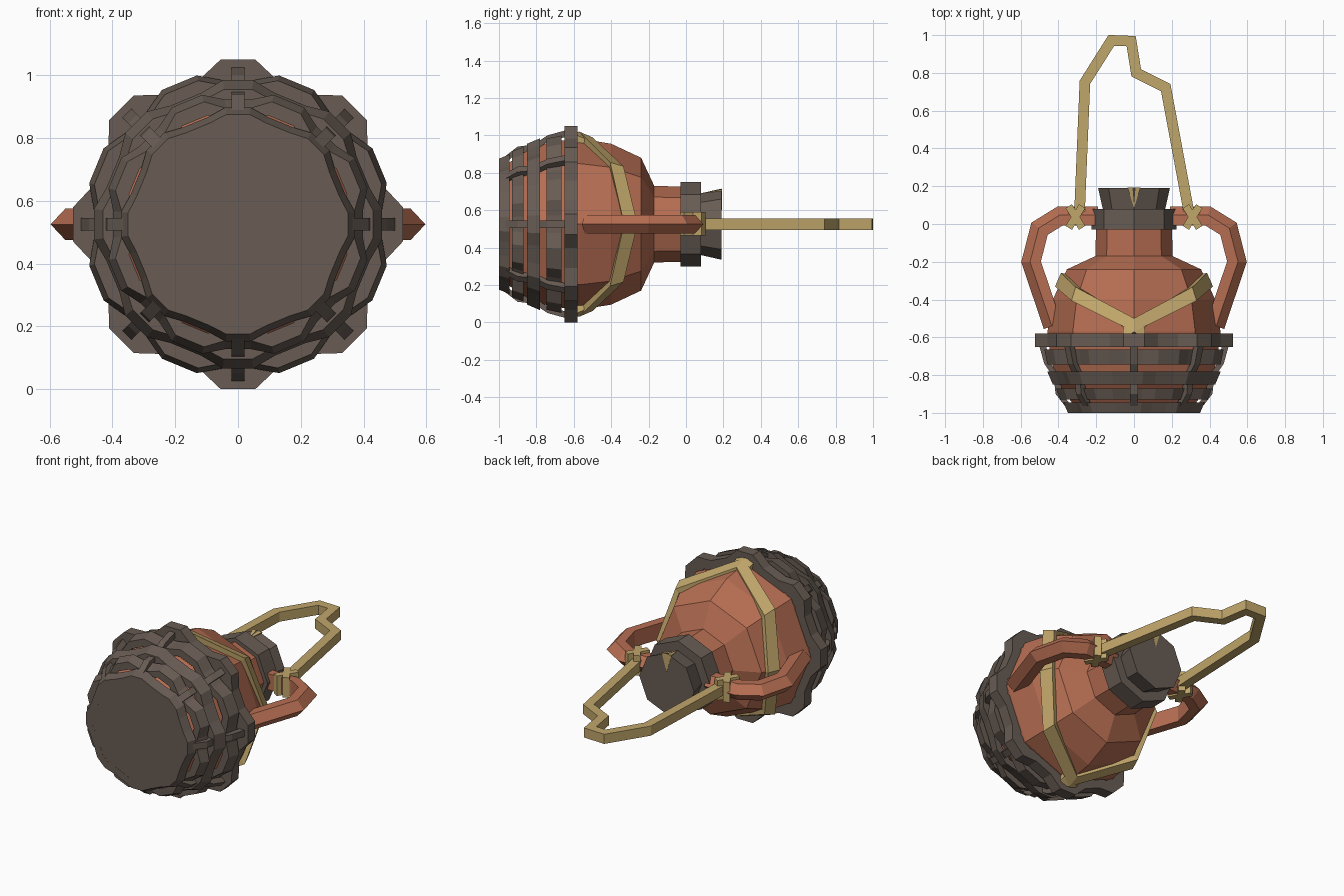
import bpy, bmesh
from math import cos, sin, radians, pi
from mathutils import Vector, Matrix

if "Cube" in bpy.data.objects:
    bpy.data.objects.remove(bpy.data.objects["Cube"])

C = 0.525  # height of the jar's axis, which lies along y


def material(name, rgb):
    m = bpy.data.materials.new(name)
    m.diffuse_color = (*rgb, 1)
    m.use_nodes = True
    m.node_tree.nodes["Principled BSDF"].inputs["Base Color"].default_value = m.diffuse_color
    return m


CLAY = material("terracotta", (0.47, 0.155, 0.085))
WOOD = material("dark_wicker", (0.138, 0.107, 0.088))
ROPE = material("straw_rope", (0.53, 0.38, 0.145))


def polar(r, deg, y):
    a = radians(deg)
    return Vector((r * cos(a), y, C + r * sin(a)))


def finish(bm, name, mat):
    bmesh.ops.recalc_face_normals(bm, faces=bm.faces)
    me = bpy.data.meshes.new(name)
    bm.to_mesh(me)
    bm.free()
    me.materials.append(mat)
    ob = bpy.data.objects.new(name, me)
    bpy.context.collection.objects.link(ob)
    return ob


def loft(name, rings, mat, closed=False):
    """Skin a list of equal-length vertex rings, capped unless closed."""
    bm = bmesh.new()
    vs = [[bm.verts.new(p) for p in ring] for ring in rings]
    n = len(vs[0])
    pairs = list(zip(vs, vs[1:]))
    if closed:
        pairs.append((vs[-1], vs[0]))
    else:
        bm.faces.new(vs[0])
        bm.faces.new(vs[-1])
    for a, b in pairs:
        for i in range(n):
            j = (i + 1) % n
            bm.faces.new((a[i], a[j], b[j], b[i]))
    return finish(bm, name, mat)


def lathe(name, profile, mat, sides=8):
    return loft(name, [[polar(r, 360 * i / sides, y) for i in range(sides)]
                       for y, r in profile], mat)


def sweep(name, path, section, mat):
    """Mitred sweep along an (x, y) path at axis height; section is (side, z)."""
    pts = [Vector(p) for p in path]
    rings = []
    for i, p in enumerate(pts):
        d0 = (p - pts[i - 1]).normalized() if i else None
        d1 = (pts[i + 1] - p).normalized() if i < len(pts) - 1 else None
        d0, d1 = d0 or d1, d1 or d0
        t = (d0 + d1).normalized()
        nrm = Vector((-t.y, t.x)) / max(t.dot(d0), 0.6)
        rings.append([(p.x + nrm.x * u, p.y + nrm.y * u, C + v) for u, v in section])
    return loft(name, rings, mat)


# clay jar body and neck
lathe("jar_body", [(-0.97, 0.31), (-0.85, 0.40), (-0.72, 0.44), (-0.57, 0.458),
                   (-0.40, 0.43), (-0.24, 0.355), (-0.17, 0.205), (0.0, 0.2)], CLAY)

# lid collar and flared stopper
lathe("lid_collar", [(-0.03, 0.226), (0.08, 0.226)], WOOD)
lathe("stopper", [(0.07, 0.163), (0.19, 0.19)], WOOD)

# straw wedge in the stopper
bm = bmesh.new()
w = [bm.verts.new(p) for p in ((-0.034, 0.192, 0.712), (0.034, 0.192, 0.712),
                               (0, 0.192, 0.60), (0, 0.085, 0.692))]
for f in ((0, 1, 2), (0, 1, 3), (1, 2, 3), (0, 2, 3)):
    bm.faces.new([w[i] for i in f])
finish(bm, "stopper_wedge", ROPE)


def wave(r_stake, r_mid, y):
    """Outline passing over or under eight stakes."""
    out = []
    for k in range(8):
        out += [polar(r_stake, 45 * k + s, y) for s in (-6, 6)]
        out += [polar(r_mid, 45 * k + 22.5 + s, y) for s in (-7, 7)]
    return out


# woven basket bands: y0, y1, radii at stakes (y0, y1), radii between, thickness
BANDS = [("basket_rim", -0.65, -0.58, 0.528, 0.528, 0.475, 0.475, 0.08),
         ("basket_band_1", -0.745, -0.665, 0.445, 0.462, 0.475, 0.492, 0.045),
         ("basket_band_2", -0.85, -0.78, 0.432, 0.462, 0.41, 0.435, 0.045),
         ("basket_band_3", -0.93, -0.87, 0.372, 0.400, 0.405, 0.428, 0.045),
         ("basket_foot", -1.0, -0.945, 0.352, 0.375, 0.335, 0.355, 0.045)]
for name, y0, y1, s0, s1, m0, m1, t in BANDS:
    rails = [wave(s0, m0, y0), wave(s1, m1, y1), wave(s1 - t, m1 - t, y1), wave(s0 - t, m0 - t, y0)]
    loft(name, list(zip(*rails)), WOOD, closed=True)
loft("basket_bottom", [wave(0.350, 0.333, -0.999), wave(0.345, 0.33, -0.97)], WOOD)

# upright stakes of the basket
for k in range(8):
    rings = []
    for y, r in ((-0.99, 0.345), (-0.90, 0.415), (-0.815, 0.425), (-0.74, 0.475), (-0.65, 0.50)):
        rings.append([Matrix.Rotation(-pi / 4 * k, 3, 'Y') @ Vector((r + dr, y, dz)) + Vector((0, 0, C))
                      for dr, dz in ((0, -0.02), (0, 0.02), (-0.035, 0.02), (-0.035, -0.02))])
    loft("basket_stake", rings, WOOD)

# handles, rope ties and shoulder straps on both sides
HANDLE = [(-0.05, -0.05), (0.005, -0.05), (0.05, 0), (0.005, 0.05), (-0.05, 0.05)]
STRAP = [(-97, -0.575, 0.478), (-90, -0.535, 0.482), (-45, -0.37, 0.455), (0, -0.295, 0.405),
         (45, -0.37, 0.455), (90, -0.535, 0.482), (97, -0.575, 0.478)]
for side, label in ((1, "right"), (-1, "left")):
    path = [(0.19, 0.043), (0.39, 0.043), (0.50, -0.025), (0.545, -0.2), (0.43, -0.54)]
    sweep("handle_" + label, [(side * x, y) for x, y in path],
          [(side * u, v) for u, v in HANDLE], CLAY)
    for turn in (-32, 32):
        bm = bmesh.new()
        bmesh.ops.create_cube(bm, size=1, matrix=Matrix.Translation((side * 0.31, 0.037, C + 0.003))
                              @ Matrix.Rotation(radians(turn), 4, 'Z')
                              @ Matrix.Diagonal((0.04, 0.135, 0.125, 1)))
        finish(bm, "rope_tie_" + label, ROPE)
    rings = []
    for a, y, r in STRAP:
        ring = [polar(r + 0.013, a, y - 0.036), polar(r - 0.018, a, y + 0.036),
                polar(r - 0.05, a, y + 0.03), polar(r - 0.03, a, y - 0.04)]
        rings.append([(side * p.x, p.y, p.z) for p in ring])
    loft("shoulder_strap_" + label, rings, ROPE)

# rope carrying loop
sweep("carry_rope", [(-0.29, 0.02), (-0.26, 0.75), (-0.12, 0.972), (-0.015, 0.968),
                     (0.012, 0.80), (0.168, 0.722), (0.295, 0.04)],
      [(-0.028, -0.03), (0.028, -0.03), (0.028, 0.03), (-0.028, 0.03)], ROPE)
